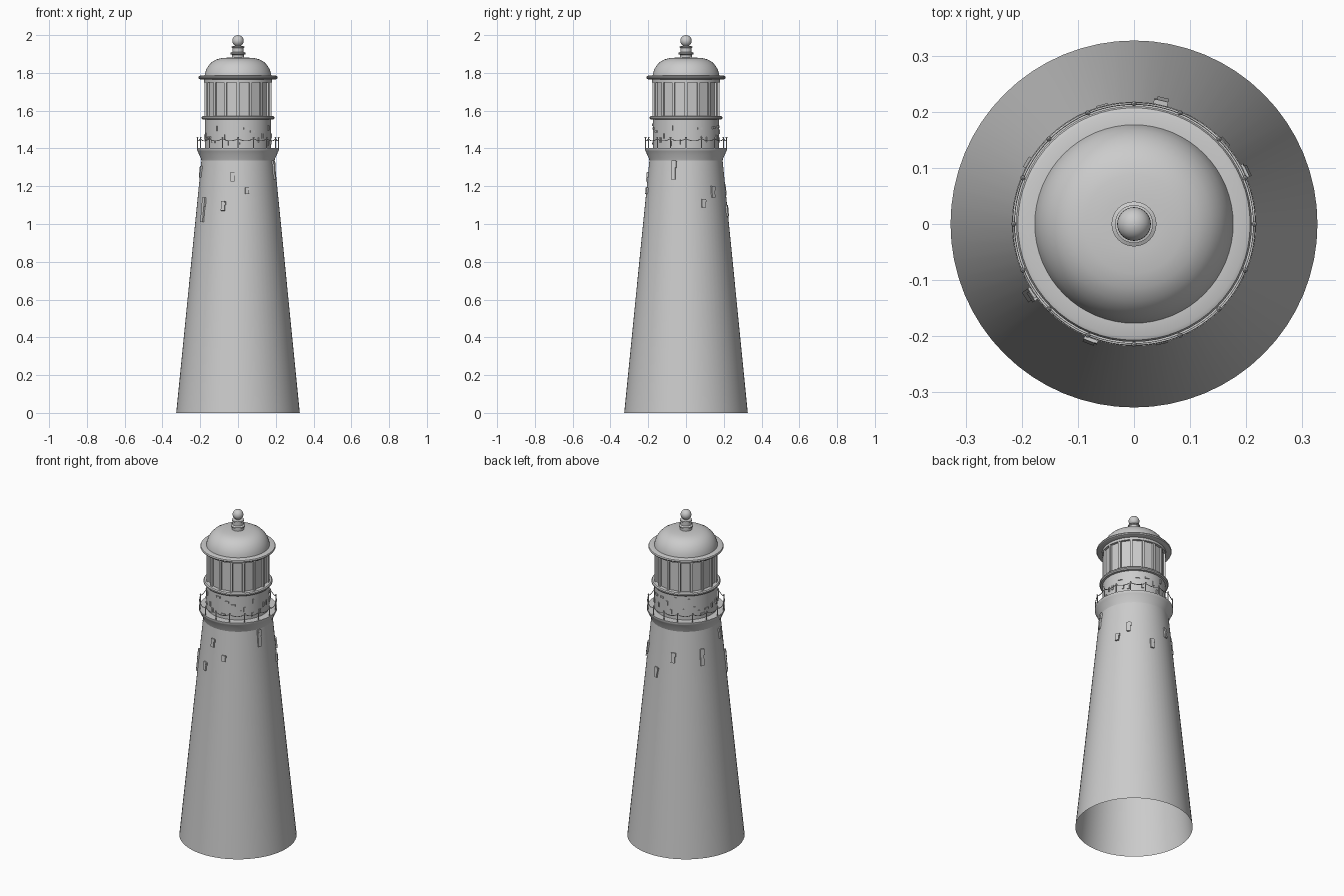
import bpy, bmesh, math, random
from mathutils import Matrix, Vector

if "Cube" in bpy.data.objects:
    bpy.data.objects.remove(bpy.data.objects["Cube"])

random.seed(4)
TAU = 2 * math.pi


def finish(name, bm, smooth=False):
    bmesh.ops.recalc_face_normals(bm, faces=bm.faces)
    me = bpy.data.meshes.new(name)
    bm.to_mesh(me)
    bm.free()
    ob = bpy.data.objects.new(name, me)
    bpy.context.collection.objects.link(ob)
    if smooth:
        bpy.ops.object.select_all(action='DESELECT')
        ob.select_set(True)
        bpy.context.view_layer.objects.active = ob
        bpy.ops.object.shade_smooth_by_angle(angle=math.radians(35))
    return ob


def lathe(name, profile, sides=64, smooth=True):
    """Revolve (radius, z) points around the z axis."""
    bm = bmesh.new()
    verts = [bm.verts.new((r, 0, z)) for r, z in profile]
    edges = [bm.edges.new(p) for p in zip(verts, verts[1:])]
    bmesh.ops.spin(bm, geom=verts + edges, cent=(0, 0, 0), axis=(0, 0, 1),
                   angle=TAU, steps=sides, use_duplicate=False)
    bmesh.ops.remove_doubles(bm, verts=bm.verts, dist=1e-5)
    return finish(name, bm, smooth)


def add_box(bm, angle, r, z, size, lean=0.0, shift=0.0):
    """Box of (depth, width, height) facing outward at an angle."""
    m = (Matrix.Rotation(angle, 4, 'Z') @ Matrix.Translation((r, shift, z))
         @ Matrix.Rotation(lean, 4, 'Y') @ Matrix.Diagonal((*size, 1)))
    bmesh.ops.create_cube(bm, size=1, matrix=m)


# Tapered tower, open underneath
lathe("tower", [(0.327, 0), (0.193, 1.345)])

# Flared gallery with its flat deck
lathe("gallery", [(0.193, 1.335), (0.197, 1.348), (0.206, 1.367), (0.214, 1.386),
                  (0.218, 1.392), (0.218, 1.402), (0.17, 1.402)])

# Watch room drum and the ring above it
lathe("watch_room", [(0.175, 1.40), (0.175, 1.56)])
lathe("lantern_sill", [(0.175, 1.552), (0.187, 1.553), (0.192, 1.559),
                       (0.192, 1.566), (0.187, 1.572), (0.16, 1.573)])

# Glazed lantern with mullions
lathe("lantern_glass", [(0.168, 1.57), (0.168, 1.765)], sides=16, smooth=False)
bm = bmesh.new()
for i in range(16):
    add_box(bm, TAU * i / 16, 0.169, 1.667, (0.016, 0.014, 0.195))
finish("lantern_mullions", bm)
lathe("lantern_head", [(0.16, 1.75), (0.179, 1.75), (0.179, 1.768)])

# Roof rim, dome and finial
lathe("roof_rim", [(0.16, 1.765), (0.198, 1.765), (0.207, 1.769), (0.21, 1.775),
                   (0.207, 1.782), (0.2, 1.785), (0.17, 1.785)])
lathe("dome", [(0.177, 1.784), (0.174, 1.8), (0.167, 1.82), (0.155, 1.84), (0.138, 1.858),
               (0.115, 1.871), (0.088, 1.878), (0.05, 1.881), (0, 1.881)])
lathe("finial_base", [(0.033, 1.875), (0.033, 1.896), (0.04, 1.899), (0.04, 1.906),
                      (0.03, 1.911), (0.03, 1.932), (0.034, 1.935), (0.034, 1.94),
                      (0.016, 1.943), (0.013, 1.955)], sides=32)
bm = bmesh.new()
bmesh.ops.create_uvsphere(bm, u_segments=32, v_segments=16, radius=0.03,
                          matrix=Matrix.Translation((0, 0, 1.97)))
finish("finial_ball", bm, True)

# Gallery railing posts
bm = bmesh.new()
for i in range(16):
    a = TAU * i / 16
    p = Vector((0.2145 * math.cos(a), 0.2145 * math.sin(a), 1.43))
    bmesh.ops.create_cone(bm, cap_ends=True, segments=8, radius1=0.003, radius2=0.003,
                          depth=0.06, matrix=Matrix.Translation(p))
    bmesh.ops.create_icosphere(bm, subdivisions=1, radius=0.005,
                               matrix=Matrix.Translation(p + Vector((0, 0, 0.027))))
finish("railing_posts", bm, True)

# Sagging rope between the posts
cu = bpy.data.curves.new("railing_rope", 'CURVE')
cu.dimensions = '3D'
cu.bevel_depth = 0.0022
cu.bevel_resolution = 1
sp = cu.splines.new('POLY')
sp.points.add(127)
sp.use_cyclic_u = True
for k, pt in enumerate(sp.points):
    a, t = TAU * k / 128, (k % 8) / 8
    pt.co = (0.2145 * math.cos(a), 0.2145 * math.sin(a), 1.452 - 0.048 * t * (1 - t), 1)
bpy.context.collection.objects.link(bpy.data.objects.new("railing_rope", cu))

# Exposed bricks on the tower: (degrees, z, height)
bm = bmesh.new()
taper = math.atan(0.134 / 1.345)
for deg, z, h in [(25, 1.11, .045), (42, 1.17, .06), (77, 1.07, .06), (105, 1.18, .06),
                  (150, 1.18, .10), (193, 1.276, .06), (214, 1.075, .13), (249, 1.095, .05),
                  (262, 1.25, .05), (283, 1.175, .035), (341, 1.285, .10)]:
    a = math.radians(deg)
    r = 0.327 - 0.134 * z / 1.345
    add_box(bm, a, r, z, (0.016, 0.021, h), -taper)
    add_box(bm, a, r, z + h * 0.3, (0.011, 0.02, h * 0.35), -taper, 0.005)
finish("tower_bricks", bm)

# Small exposed bricks on the watch room
bm = bmesh.new()
for i in range(34):
    a = TAU * (i + random.uniform(-0.4, 0.4)) / 34
    tall = random.random() < 0.6
    size = (0.01, 0.012, 0.026) if tall else (0.01, 0.026, 0.011)
    add_box(bm, a, 0.175, random.uniform(1.425, 1.53), size)
finish("watch_room_bricks", bm)
